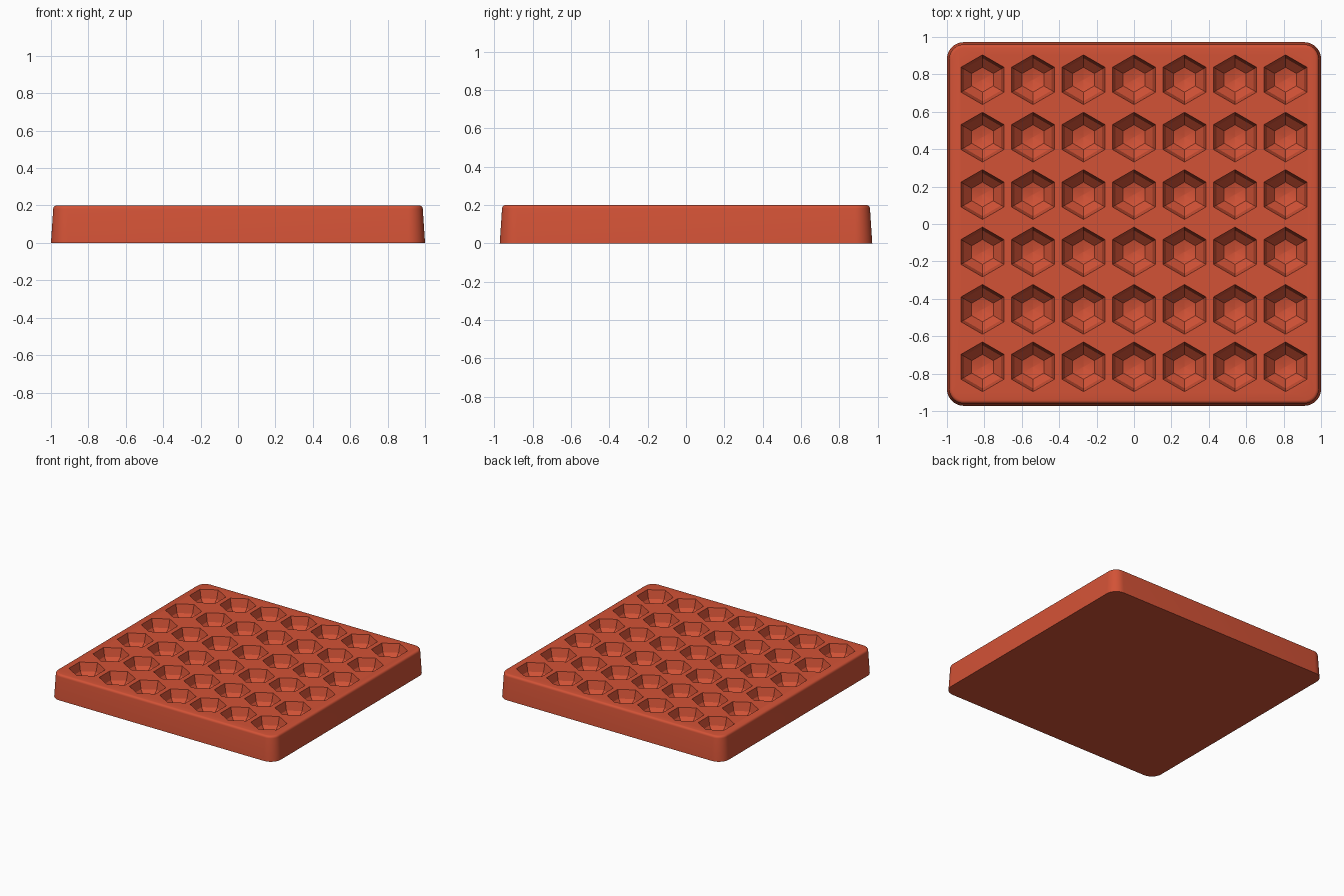
import bpy, bmesh, math

if "Cube" in bpy.data.objects:
    bpy.data.objects.remove(bpy.data.objects["Cube"])

HALF_X, HALF_Y, HEIGHT = 1.0, 0.972, 0.2
CORNER, CORNER_STEPS = 0.09, 10
PIT_RADIUS, PIT_DEPTH = 0.133, 0.133

clay = bpy.data.materials.new("terracotta red")
clay.use_nodes = True
colour = (0.65, 0.085, 0.037, 1)
clay.diffuse_color = colour
bsdf = clay.node_tree.nodes["Principled BSDF"]
bsdf.inputs["Base Color"].default_value = colour
bsdf.inputs["Roughness"].default_value = 0.8


def make_object(name, bm):
    bmesh.ops.recalc_face_normals(bm, faces=bm.faces[:])
    mesh = bpy.data.meshes.new(name)
    bm.to_mesh(mesh)
    bm.free()
    mesh.materials.append(clay)
    obj = bpy.data.objects.new(name, mesh)
    bpy.context.collection.objects.link(obj)
    return obj


def loft(bm, rings):
    """Skin closed rings of points and cap both ends."""
    loops = [[bm.verts.new(p) for p in ring] for ring in rings]
    n = len(loops[0])
    for a, b in zip(loops, loops[1:]):
        for i in range(n):
            j = (i + 1) % n
            bm.faces.new((a[i], a[j], b[j], b[i]))
    bm.faces.new(loops[0])
    bm.faces.new(loops[-1])


def rounded_rectangle(inset, z):
    r = CORNER - inset
    points = []
    for corner, (sx, sy) in enumerate(((1, 1), (-1, 1), (-1, -1), (1, -1))):
        for k in range(CORNER_STEPS + 1):
            a = math.pi / 2 * (corner + k / CORNER_STEPS)
            points.append((sx * (HALF_X - CORNER) + r * math.cos(a),
                           sy * (HALF_Y - CORNER) + r * math.sin(a), z))
    return points


# Tapered slab with a rounded top rim
rim = 0.018
rings = [rounded_rectangle(0, 0)]
for k in range(5):
    a = math.pi / 2 * k / 4
    rings.append(rounded_rectangle(0.012 + rim * (1 - math.cos(a)),
                                   HEIGHT - rim * (1 - math.sin(a))))
bm = bmesh.new()
loft(bm, rings)
tray = make_object("tray", bm)

# Grid of faceted six-sided bowls, cut out of the top
bm = bmesh.new()
for col in range(7):
    for row in range(6):
        cx, cy = (col - 3) * 0.27, (row - 2.5) * 0.307 + 0.004
        bowl = []
        for radius, z in ((1, 0.3), (1, 0), (0.866, -0.5), (0.5, -0.866), (0.02, -1)):
            bowl.append([(cx + PIT_RADIUS * radius * math.sin(math.pi / 3 * s),
                          cy + PIT_RADIUS * radius * math.cos(math.pi / 3 * s),
                          HEIGHT + PIT_DEPTH * z) for s in range(6)])
        loft(bm, bowl)
cutter = make_object("pit_cutter", bm)
cutter.hide_render = True

cut = tray.modifiers.new("pits", "BOOLEAN")
cut.operation = "DIFFERENCE"
cut.solver = "EXACT"
cut.object = cutter
bpy.context.view_layer.objects.active = tray
tray.select_set(True)
cutter.select_set(False)
bpy.ops.object.modifier_apply(modifier=cut.name)
bpy.data.objects.remove(cutter)

# Smooth rounded corners, crisp pit facets
bpy.ops.object.shade_smooth_by_angle(angle=math.radians(25))
